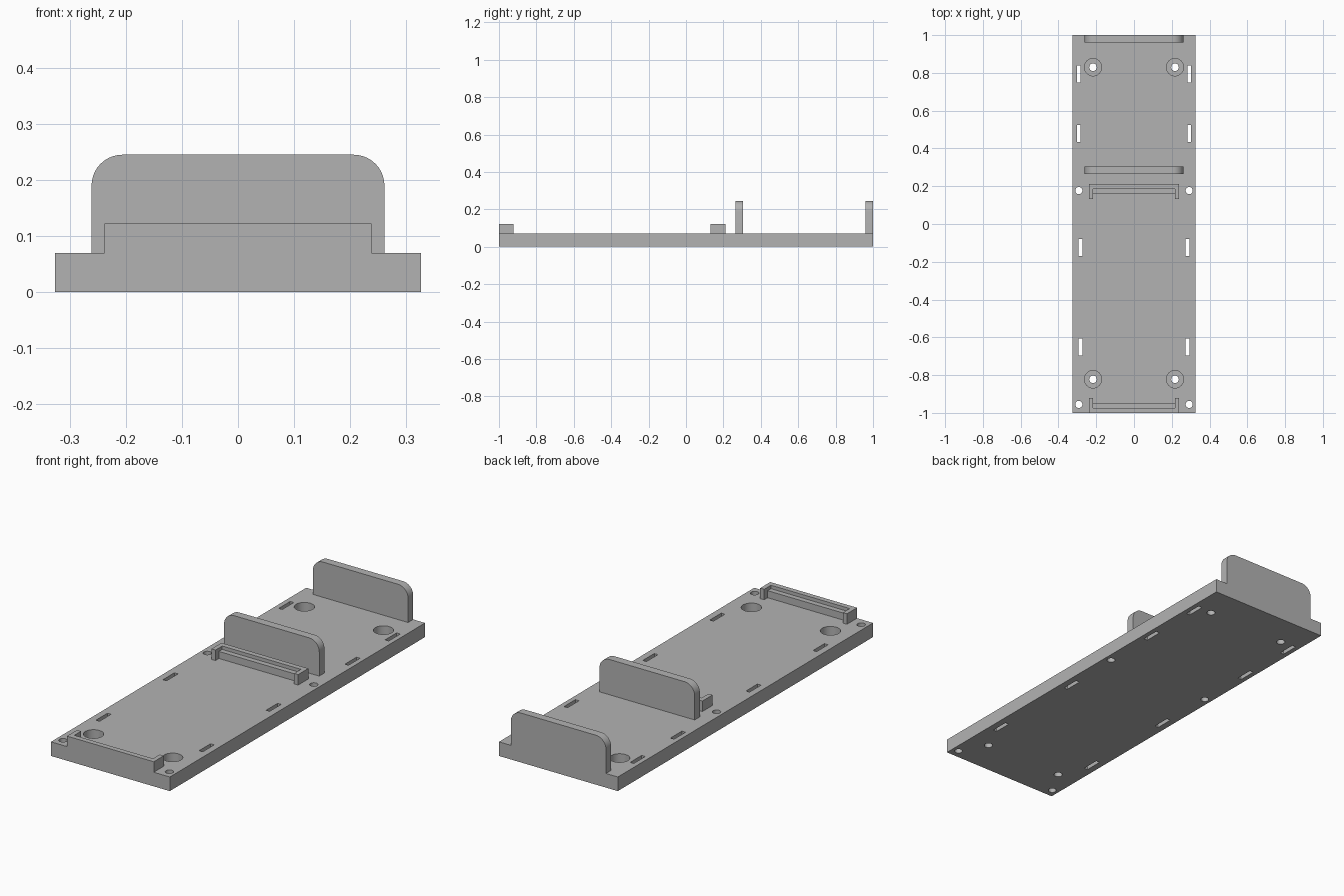
import bpy, bmesh, math

cube = bpy.data.objects.get("Cube")
if cube:
    bpy.data.objects.remove(cube, do_unlink=True)

grey = bpy.data.materials.new("plain grey")
grey.use_nodes = True
grey.diffuse_color = (0.45, 0.45, 0.45, 1)
grey.node_tree.nodes["Principled BSDF"].inputs["Base Color"].default_value = grey.diffuse_color

PLATE_TOP = 0.07


def make_object(name, bm):
    bmesh.ops.recalc_face_normals(bm, faces=bm.faces)
    mesh = bpy.data.meshes.new(name)
    bm.to_mesh(mesh)
    bm.free()
    mesh.materials.append(grey)
    obj = bpy.data.objects.new(name, mesh)
    bpy.context.collection.objects.link(obj)
    return obj


def prism(bm, points, offset):
    """Extrude a closed 3D outline along an offset."""
    face = bm.faces.new([bm.verts.new(p) for p in points])
    new = bmesh.ops.extrude_face_region(bm, geom=[face])["geom"]
    bmesh.ops.translate(bm, vec=offset, verts=[v for v in new if isinstance(v, bmesh.types.BMVert)])


def box(bm, x0, x1, y0, y1, z0, z1):
    prism(bm, [(x0, y0, z0), (x1, y0, z0), (x1, y1, z0), (x0, y1, z0)], (0, 0, z1 - z0))


def disc(bm, x, y, r, z0, z1, n=32):
    ring = [(x + r * math.cos(math.tau * i / n), y + r * math.sin(math.tau * i / n), z0) for i in range(n)]
    prism(bm, ring, (0, 0, z1 - z0))


# Base plate
bm = bmesh.new()
box(bm, -0.326, 0.326, -1, 1, 0, PLATE_TOP)
plate = make_object("base_plate", bm)

# Cutters: strap slots, pin holes and screw shafts go through; counterbores are blind
through, bores = bmesh.new(), bmesh.new()
for side in (-1, 1):
    for x, y in ((0.292, 0.795), (0.292, 0.48), (0.283, -0.125), (0.283, -0.65)):
        box(through, side * x - 0.01, side * x + 0.01, y - 0.045, y + 0.045, -0.1, 0.2)
    for y in (0.177, -0.955):
        disc(through, side * 0.292, y, 0.019, -0.1, 0.2)
    for y in (0.83, -0.822):
        disc(through, side * 0.217, y, 0.02, -0.1, 0.2)
        disc(bores, side * 0.217, y, 0.046, 0.025, 0.2)

cutters = [make_object("hole_cutter", through), make_object("counterbore_cutter", bores)]
for cutter in cutters:
    cutter.hide_render = True
    mod = plate.modifiers.new("cut", "BOOLEAN")
    mod.operation = "DIFFERENCE"
    mod.solver = "EXACT"
    mod.object = cutter
bpy.context.view_layer.update()
graph = bpy.context.evaluated_depsgraph_get()
plate_mesh = bpy.data.meshes.new_from_object(plate.evaluated_get(graph))
plate.modifiers.clear()
plate.data = plate_mesh
for cutter in cutters:
    bpy.data.objects.remove(cutter, do_unlink=True)


# Upright walls with rounded top corners
def wall(name, y0, y1, half=0.261, top=0.245, r=0.055, steps=10):
    arc = [math.pi / 2 * i / steps for i in range(steps + 1)]
    right = [(half - r + r * math.cos(a), y0, top - r + r * math.sin(a)) for a in arc]
    left = [(-x, y, z) for x, y, z in reversed(right)]
    bm = bmesh.new()
    prism(bm, [(half, y0, PLATE_TOP)] + right + left + [(-half, y0, PLATE_TOP)], (0, y1 - y0, 0))
    return make_object(name, bm)


# Stepped brackets: one extruded end profile plus an arm at each end
def bracket(name, back, direction, top=0.122, ledge=0.105, half=0.238, arm=0.022):
    inner = half - arm
    rim, lip, reach = (back + direction * d for d in (0.026, 0.052, 0.079))
    profile = [(back, PLATE_TOP), (back, top), (rim, top), (rim, ledge), (lip, ledge), (lip, PLATE_TOP)]
    bm = bmesh.new()
    prism(bm, [(-inner, y, z) for y, z in profile], (2 * inner, 0, 0))
    for x in (-half, inner):
        box(bm, x, x + arm, min(back, reach), max(back, reach), PLATE_TOP, top)
    return make_object(name, bm)


parts = [
    plate,
    wall("back_wall", 0.96, 1),
    wall("middle_wall", 0.264, 0.305),
    bracket("front_bracket", -1, 1),
    bracket("middle_bracket", 0.211, -1),
]

# Smooth the curved faces, keep the edges sharp
bpy.ops.object.select_all(action="DESELECT")
for part in parts:
    part.select_set(True)
bpy.context.view_layer.objects.active = plate
bpy.ops.object.shade_smooth_by_angle(angle=math.radians(30))
